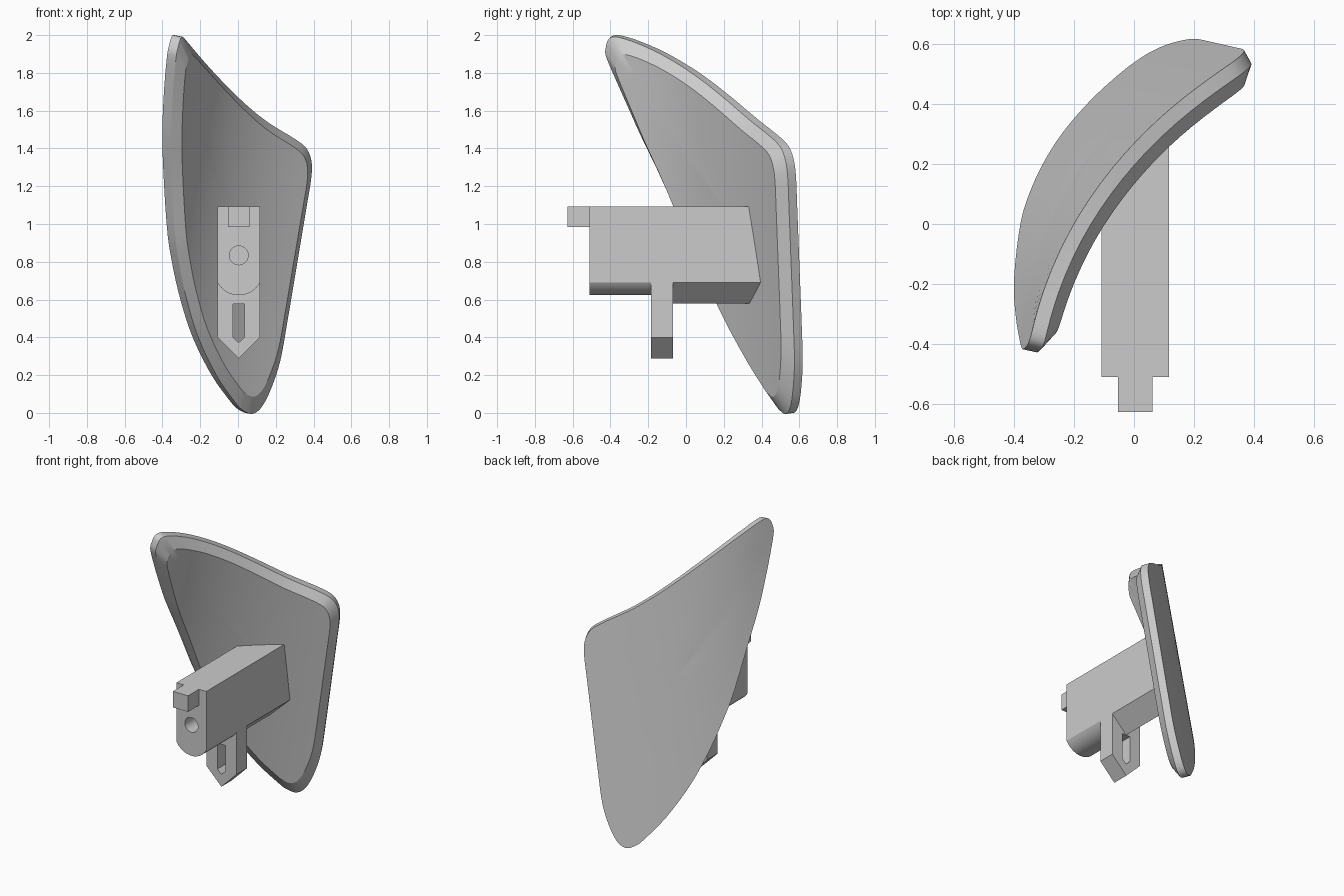
import bpy
import bmesh
import math
from mathutils import Vector

old = bpy.data.objects.get("Cube")
if old:
    bpy.data.objects.remove(old, do_unlink=True)

# Single plain grey material
grey = bpy.data.materials.new("plain grey")
grey.use_nodes = True
grey.diffuse_color = (0.6, 0.6, 0.6, 1)
grey.node_tree.nodes["Principled BSDF"].inputs["Base Color"].default_value = (0.6, 0.6, 0.6, 1)

LEAN_X, LEAN_Y, EDGE_X = 0.2, -0.02, -0.58


def shield_point(q, z, depth=0.0):
    """Point on the leaning curved sheet, pushed towards its hollow side by depth."""
    a, b, c = -0.637, 1.55, -0.27
    p = Vector((q * q + EDGE_X + LEAN_X * (z - 1), a + b * q + c * q * q + LEAN_Y * (z - 1), z))
    along = Vector((2 * q, b + 2 * c * q, 0))
    normal = along.cross(Vector((LEAN_X, LEAN_Y, 1))).normalized()
    return p + normal * depth


def sheet_q(x, z):
    return math.sqrt(max(x - EDGE_X - LEAN_X * (z - 1), 0.004))


def shade(obj):
    bpy.ops.object.select_all(action='DESELECT')
    obj.select_set(True)
    bpy.context.view_layer.objects.active = obj
    bpy.ops.object.shade_smooth_by_angle(angle=math.radians(25))


def finish(name, bm):
    bmesh.ops.recalc_face_normals(bm, faces=bm.faces)
    mesh = bpy.data.meshes.new(name)
    bm.to_mesh(mesh)
    bm.free()
    mesh.materials.append(grey)
    obj = bpy.data.objects.new(name, mesh)
    bpy.context.collection.objects.link(obj)
    shade(obj)
    return obj


def smooth_loop(points, steps):
    """Closed Catmull-Rom curve through the points."""
    pts = [Vector(p) for p in points]
    n, result = len(pts), []
    for i in range(n):
        p, q, r, s = (pts[(i + k) % n] for k in (-1, 0, 1, 2))
        for k in range(steps):
            t = k / steps
            result.append(0.5 * (2 * q + (r - p) * t + (2 * p - 5 * q + 4 * r - s) * t * t
                                 + (3 * q - p - 3 * r + s) * t ** 3))
    return result


# Shield: outline seen from the front, filled with rings on the curved sheet
outline = smooth_loop([
    (.05, 0), (.1, .035), (.15, .13), (.2, .28), (.24, .5), (.29, .8), (.34, 1.1),
    (.363, 1.24), (.366, 1.33), (.342, 1.4), (.285, 1.45), (.115, 1.555), (-.035, 1.68),
    (-.185, 1.83), (-.295, 1.952), (-.322, 1.983), (-.346, 2), (-.364, 1.95), (-.378, 1.87),
    (-.395, 1.65), (-.4, 1.4), (-.378, 1), (-.35, .8), (-.305, .6), (-.24, .4),
    (-.14, .2), (-.04, .06), (0, .02)], 4)
boundary = [Vector((sheet_q(x, z), z)) for x, z in outline]
middle = Vector((0.68, 1.08))
THICK = 0.1


def add_shield():
    bm = bmesh.new()
    scales = (0.15, 0.32, 0.49, 0.65, 0.8)
    layers = [(s, 0) for s in scales] + [(1, 0), (1, THICK / 2), (0.91, THICK)]
    layers += [(s, THICK) for s in reversed(scales)]
    rings = []
    for scale, depth in layers:
        ring = []
        for p in boundary:
            q, z = middle + (p - middle) * scale
            ring.append(bm.verts.new(shield_point(q, z, depth)))
        rings.append(ring)
    n = len(boundary)
    for r1, r2 in zip(rings, rings[1:]):
        for i in range(n):
            j = (i + 1) % n
            bm.faces.new((r1[i], r1[j], r2[j], r2[i]))
    for ring, depth in ((rings[0], 0), (rings[-1], THICK)):
        centre = bm.verts.new(shield_point(middle.x, middle.y, depth))
        for i in range(n):
            bm.faces.new((centre, ring[i], ring[(i + 1) % n]))
    return finish("shield", bm)


ARM_X = 0.004


def prism(name, profile, y0, y1):
    """Extrude an x-z profile in y; y1 may be a function of x and z."""
    bm = bmesh.new()
    profile = [(x + ARM_X, z) for x, z in profile]
    front = [bm.verts.new((x, y0, z)) for x, z in profile]
    back = [bm.verts.new((x, y1(x, z) if callable(y1) else y1, z)) for x, z in profile]
    n = len(profile)
    for i in range(n):
        j = (i + 1) % n
        bm.faces.new((front[i], front[j], back[j], back[i]))
    caps = [bm.faces.new(front), bm.faces.new(back)]
    bmesh.ops.triangulate(bm, faces=caps)
    return finish(name, bm)


def cut(obj, cutter):
    bpy.context.view_layer.objects.active = obj
    mod = obj.modifiers.new("cut", 'BOOLEAN')
    mod.operation = 'DIFFERENCE'
    mod.solver = 'EXACT'
    mod.object = cutter
    bpy.ops.object.modifier_apply(modifier=mod.name)
    bpy.data.objects.remove(cutter, do_unlink=True)
    shade(obj)


def inside_shield(x, z):
    return shield_point(sheet_q(x, z), z).y - 0.06


add_shield()

# Arm: round-bottomed front half and keel-bottomed rear half set into the shield
W, TOP, SIDE, JOIN = 0.113, 1.093, 0.69, -0.12
sag = SIDE - 0.623
radius = (W * W + sag * sag) / (2 * sag)
half = math.asin(W / radius)
arc = []
for k in range(17):
    a = half * (k / 8 - 1)
    arc.append((radius * math.sin(a), SIDE - sag + radius * (1 - math.cos(a))))
arm_front = prism("arm_front", [(W, TOP), (-W, TOP)] + arc, -0.51, JOIN)
prism("arm_rear", [(W, TOP), (-W, TOP), (-W, SIDE), (0, 0.578), (W, SIDE)], JOIN, inside_shield)

# Blind round hole in the arm's front
circle = [(0.05 * math.cos(k * math.pi / 16), 0.834 + 0.05 * math.sin(k * math.pi / 16))
          for k in range(32)]
cut(arm_front, prism("hole_cutter", circle, -0.6, -0.38))

# Tab above the hole
T = 0.057
prism("front_tab", [(T, TOP), (-T, TOP), (-T, 0.983), (T, 0.983)], -0.627, -0.5)

# Pointed leg with a slot through it
leg = prism("leg", [(W, SIDE), (-W, SIDE), (-W, 0.4), (0, 0.287), (W, 0.4)], -0.185, -0.07)
S = 0.03
cut(leg, prism("slot_cutter", [(S, 0.577), (-S, 0.577), (-S, 0.4), (0, 0.372), (S, 0.4)], -0.3, 0))
